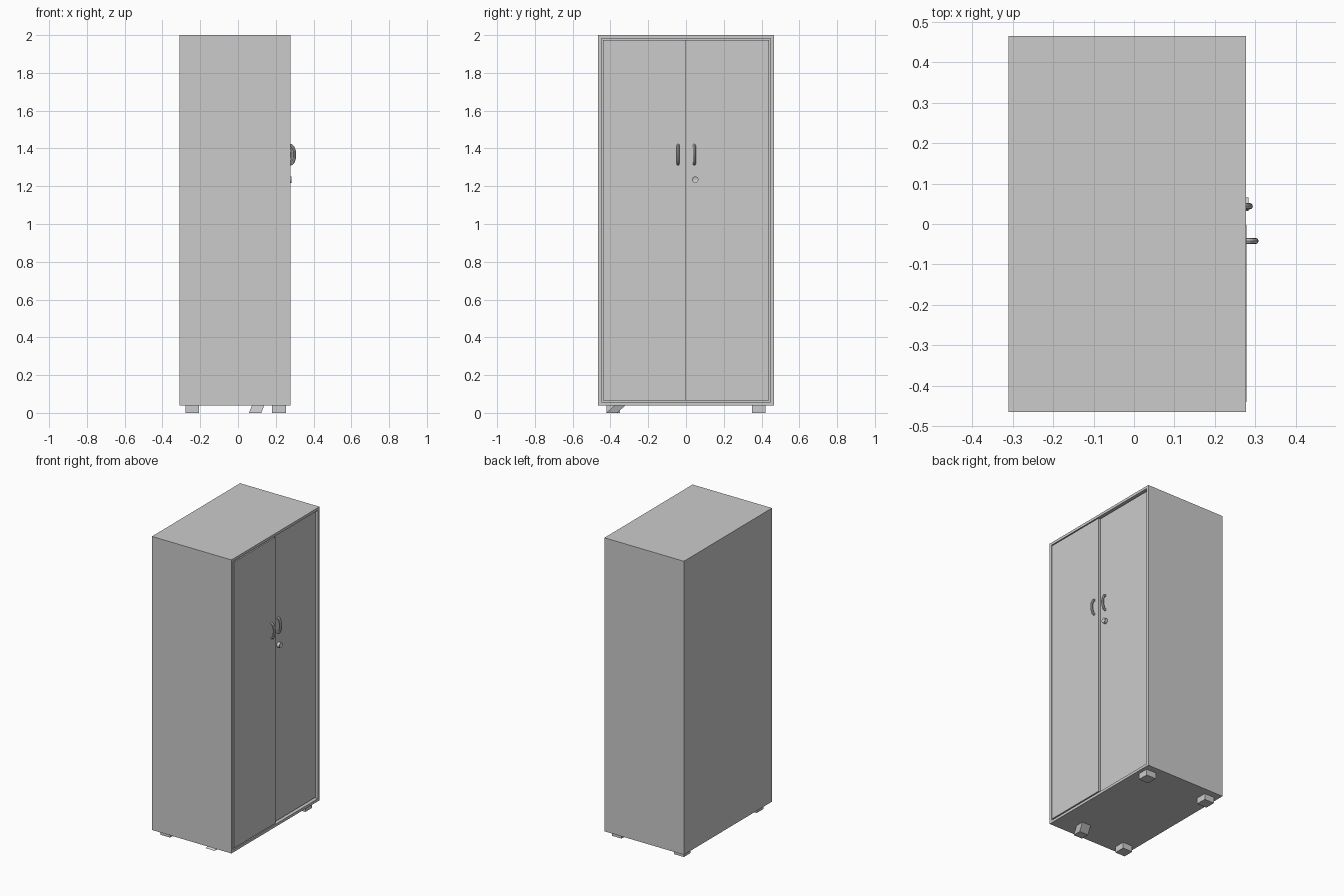
import bpy, bmesh, math
from mathutils import Vector

cube = bpy.data.objects.get("Cube")
if cube:
    bpy.data.objects.remove(cube, do_unlink=True)

grey = bpy.data.materials.new("cabinet grey")
grey.use_nodes = True
grey.diffuse_color = (0.6, 0.6, 0.6, 1)
grey.node_tree.nodes["Principled BSDF"].inputs["Base Color"].default_value = grey.diffuse_color


def finish(name, bm):
    bmesh.ops.recalc_face_normals(bm, faces=bm.faces)
    mesh = bpy.data.meshes.new(name)
    bm.to_mesh(mesh)
    bm.free()
    mesh.materials.append(grey)
    obj = bpy.data.objects.new(name, mesh)
    bpy.context.collection.objects.link(obj)
    return obj


def box(name, lo, hi, shear=(0, 0)):
    """Box between two corners; shear shifts its top face in x and y."""
    bm = bmesh.new()
    bmesh.ops.create_cube(bm, size=1)
    for v in bm.verts:
        top = v.co.z > 0
        v.co = Vector([l + (c + 0.5) * (h - l) for c, l, h in zip(v.co, lo, hi)])
        if top:
            v.co += Vector((*shear, 0))
    return finish(name, bm)


def smooth(obj):
    bpy.ops.object.select_all(action="DESELECT")
    obj.select_set(True)
    bpy.context.view_layer.objects.active = obj
    bpy.ops.object.shade_smooth_by_angle(angle=math.radians(40))


BACK, FRONT, HALF = -0.31, 0.277, 0.465   # doors face +x
BASE, TOP, WALL = 0.04, 2.0, 0.025
RECESS = FRONT - 0.014                    # face of the set-back door

# Carcass as one open-fronted shell
bm = bmesh.new()
bmesh.ops.create_cube(bm, size=1)
for v in bm.verts:
    v.co = Vector((BACK if v.co.x < 0 else FRONT,
                   math.copysign(HALF, v.co.y),
                   BASE if v.co.z < 0 else TOP))
bm.normal_update()
opening = [f for f in bm.faces if f.normal.x > 0.9]
bmesh.ops.inset_region(bm, faces=opening, thickness=WALL)
cavity = bmesh.ops.extrude_face_region(bm, geom=opening)
bmesh.ops.translate(bm, vec=(BACK + WALL - FRONT, 0, 0),
                    verts=[g for g in cavity["geom"] if isinstance(g, bmesh.types.BMVert)])
bmesh.ops.delete(bm, geom=opening, context="FACES")
finish("carcass", bm)

# Doors: one flush with the frame, one set back
edge = HALF - WALL
box("flush_door", (FRONT - 0.025, -edge, BASE + WALL), (FRONT + 0.0006, -0.003, TOP - WALL))
box("recessed_door", (RECESS - 0.025, -0.003, BASE + WALL), (RECESS, edge, TOP - WALL))


# Bowed handles
def handle(name, x, y):
    curve = bpy.data.curves.new(name, "CURVE")
    curve.dimensions = "3D"
    curve.bevel_depth = 0.008
    curve.bevel_resolution = 2
    curve.use_fill_caps = True
    spline = curve.splines.new("POLY")
    steps = 16
    spline.points.add(steps)
    for i, p in enumerate(spline.points):
        a = math.pi * (i / steps - 0.5)
        p.co = (x + 0.023 * math.cos(a), y, 1.367 + 0.049 * math.sin(a), 1)
    temp = bpy.data.objects.new(name, curve)
    bpy.context.collection.objects.link(temp)
    bpy.context.view_layer.update()
    mesh = bpy.data.meshes.new_from_object(temp.evaluated_get(bpy.context.evaluated_depsgraph_get()))
    bpy.data.objects.remove(temp, do_unlink=True)
    mesh.materials.clear()
    mesh.materials.append(grey)
    obj = bpy.data.objects.new(name, mesh)
    bpy.context.collection.objects.link(obj)
    smooth(obj)


handle("flush_door_handle", FRONT, -0.042)
handle("recessed_door_handle", RECESS, 0.044)

# Lock barrel with a sunken keyhole
bm = bmesh.new()
bmesh.ops.create_cone(bm, cap_ends=True, segments=24, radius1=0.017, radius2=0.017, depth=0.022)
bm.normal_update()
cap = [f for f in bm.faces if f.normal.z > 0.9]
bmesh.ops.inset_region(bm, faces=cap, thickness=0.008)
bmesh.ops.translate(bm, verts=cap[0].verts, vec=(0, 0, -0.004))
for v in bm.verts:
    v.co = Vector((v.co.z + RECESS + 0.009, v.co.x + 0.049, v.co.y + 1.235))
smooth(finish("lock", bm))

# Feet: three upright blocks and one skewed
for name, x, y in (("left_back_foot", 0.217, 0.385),
                   ("right_back_foot", -0.243, 0.385),
                   ("right_front_foot", -0.243, -0.385)):
    box(name, (x - 0.036, y - 0.036, 0), (x + 0.036, y + 0.036, BASE))
box("skewed_foot", (0.058, -0.422, 0), (0.123, -0.365, BASE), shear=(0.016, 0.045))
